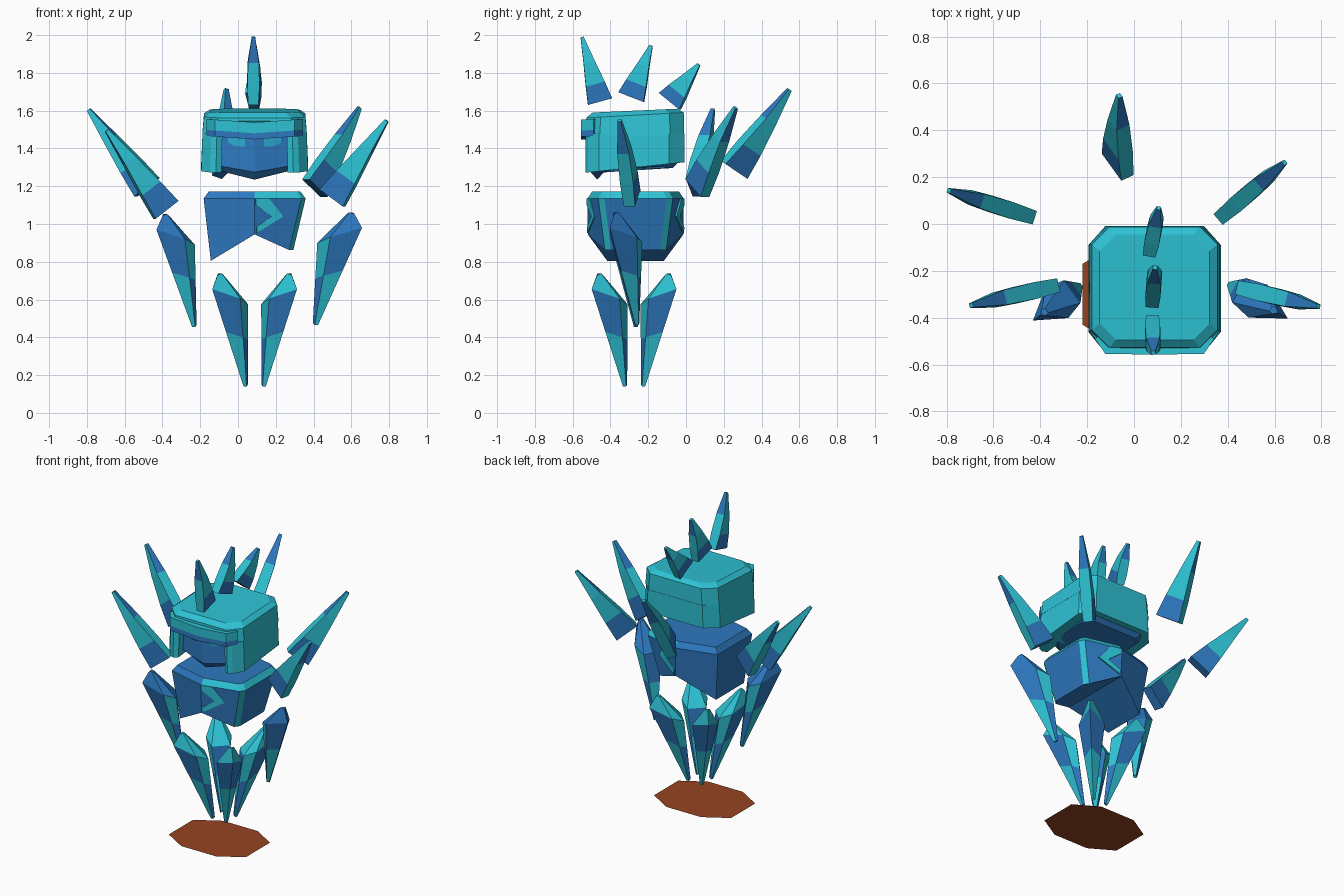
import bpy, bmesh, math
from mathutils import Vector as V

if "Cube" in bpy.data.objects:
    bpy.data.objects.remove(bpy.data.objects["Cube"])

X0, Y0 = 0.088, -0.27          # body axis


def mat(name, rgb):
    m = bpy.data.materials.new(name)
    m.diffuse_color = (*rgb, 1)
    m.use_nodes = True
    m.node_tree.nodes["Principled BSDF"].inputs["Base Color"].default_value = m.diffuse_color
    return m


MATS = [mat("teal", (0.027, 0.54, 0.66)), mat("blue", (0.027, 0.19, 0.53)),
        mat("eye_cyan", (0.026, 0.40, 0.62)), mat("brown", (0.30, 0.058, 0.016))]
TEAL, BLUE, EYE, BROWN = range(4)


def finish(name, bm):
    bmesh.ops.recalc_face_normals(bm, faces=bm.faces)
    me = bpy.data.meshes.new(name)
    bm.to_mesh(me)
    bm.free()
    for m in MATS:
        me.materials.append(m)
    ob = bpy.data.objects.new(name, me)
    bpy.context.collection.objects.link(ob)
    return ob


def loft(name, rings, colour, bottom=BLUE, top=BLUE, split=None):
    """Skin through rings of points; colour(segment, side) picks the material."""
    bm = bmesh.new()
    vs = [[bm.verts.new(p) for p in r] for r in rings]
    n = len(vs[0])
    for i in range(len(vs) - 1):
        for j in range(n):
            k = (j + 1) % n
            f = bm.faces.new((vs[i][j], vs[i][k], vs[i + 1][k], vs[i + 1][j]))
            f.material_index = colour(i, j)
    cap = bm.faces.new(vs[0][::-1])
    cap.material_index = bottom
    bm.faces.new(vs[-1]).material_index = top
    if split:                   # fold the bottom cap along a line
        bmesh.utils.face_split(cap, vs[0][split[0]], vs[0][split[1]])
    return finish(name, bm)


def plate(name, pts, col, push):
    """Thin slab from a flat outline, thickened along push."""
    return loft(name, [pts, [V(p) + V(push) for p in pts]], lambda i, j: col, col, col)


def crystal(name, base, tip, width=1.0, thick=1.0, twist=0.0):
    """Flat blade: broad faces start blue, narrow faces end blue."""
    base, tip = V(base), V(tip)
    d = (tip - base).normalized()
    t0 = d.cross(V((0, 0, 1))).normalized()
    w0 = t0.cross(d)
    c, s = math.cos(math.radians(twist)), math.sin(math.radians(twist))
    wide, thin = w0 * c + t0 * s, t0 * c - w0 * s
    rings = []
    for f, w, t in ((0, .078, .03), (.27, .061, .036), (.62, .035, .032), (1, .01, .01)):
        mid = base.lerp(tip, f)
        rings.append([mid + wide * w * width * a + thin * t * thick * b
                      for a, b in ((1, 1), (-1, 1), (-1, -1), (1, -1))])
    loft(name, rings, lambda i, j: BLUE if (i == 0 if j % 2 == 0 else i == 2) else TEAL,
         BLUE, TEAL)


def limb(name, tip, direction, lean=1.0, shoulder=TEAL):
    """Downward crystal: outer ridge, two broad faces, sloped shoulder inside."""
    d = V((*direction, 0)).normalized()
    s = V((-d.y, d.x, 0))
    tip = V(tip)

    def ring(o, a, b):          # outward, sideways, up
        pts = [o, a, b, (b[0], -b[1], b[2]), (a[0], -a[1], a[2])]
        return [tip + d * u * lean + s * v + V((0, 0, z)) for u, v, z in pts]

    low = ring((.014, 0, 0), (.002, .012, 0), (-.01, .008, .01))
    mid = ring((.248, 0, .515), (.12, .081, .465), (.04, .06, .435))
    top = ring((.207, 0, .59), (.19, .016, .597), (.175, .012, .59))
    half = [p.lerp(q, .56) for p, q in zip(low, mid)]
    cols = ((TEAL, BLUE, shoulder), (BLUE, TEAL, shoulder), (TEAL, BLUE, shoulder))
    loft(name, [low, half, mid, top], lambda i, j: cols[min(j, 4 - j)][i], TEAL, shoulder)


def octagon(hx, hy, c, z, slope=0.0):
    """Chamfered rectangle around the body axis, tilted up toward the back."""
    q = [(hx, -hy + c), (hx, hy - c), (hx - c, hy), (-hx + c, hy),
         (-hx, hy - c), (-hx, -hy + c), (-hx + c, -hy), (hx - c, -hy)]
    return [V((X0 + x, Y0 + y, z + slope * (y + hy))) for x, y in q]


# Ground disc
bm = bmesh.new()
half = [(.29, -.13), (.29, .13), (.13, .225), (-.13, .225)]
bm.faces.new([bm.verts.new((.07 + x * s, -.30 + y * s, 0))
              for s in (1, -1) for x, y in half]).material_index = BROWN
finish("ground_disc", bm)

# Helmet crown, with a bevelled top
loft("helmet_crown", [octagon(.277, .26, .075, 1.475), octagon(.268, .258, .075, 1.562, .055),
                      octagon(.235, .225, .07, 1.59, .045)], lambda i, j: TEAL, TEAL, TEAL)


# Helmet sides and cheek flaps: a U-shaped plan open at the face
def u_plan(k, z, slope):
    side = [(.175, -.17), (.175, -.245), (.205, -.262), (.235, -.25),
            (.283, -.19), (.283, .18), (.21, .262)]
    pts = side + [(-x, y) for x, y in side[::-1]]
    return [V((X0 + x * k, Y0 + y, z + slope * (y + .26))) for x, y in pts]


loft("helmet_sides", [u_plan(1, 1.272, .105), u_plan(.975, 1.48, 0)],
     lambda i, j: TEAL, TEAL, TEAL)


# Face and jaw with a pointed chin
def face_plan(sx, sy, z, vee, slope):
    pts = [(.18, -.195), (.25, -.13), (.25, .17), (.19, .235), (-.19, .235),
           (-.25, .17), (-.25, -.13), (-.18, -.195), (0, -.235)]
    return [V((X0 + x * sx, Y0 + y * sy, z + vee * abs(x) + slope * (y + .235)))
            for x, y in pts]


loft("face", [face_plan(.85, .85, 1.235, .2, .05), face_plan(1, 1, 1.275, .16, .06),
              face_plan(1, 1, 1.50, 0, 0)], lambda i, j: BLUE)

# Eyes
for s, side in ((-1, "left"), (1, "right")):
    eye = [V((X0 + s * x, Y0 - .235 + .222 * x + .001, z))
           for x, z in ((.05, 1.41), (.10, 1.412), (.14, 1.43), (.14, 1.47), (.05, 1.47))]
    plate("eye_" + side, eye, EYE, (0, -.007, 0))

# Visor: teal band dipping at the middle, with a blue lower strip
vis = [(.20, -.45), (.255, -.49), (.21, -.555), (0, -.557),
       (-.21, -.555), (-.255, -.49), (-.20, -.45), (0, -.45)]
loft("visor", [[V((X0 + x, y, z + dip * abs(x))) for x, y in vis]
               for z, dip in ((1.448, .07), (1.48, .07), (1.538, .07))],
     lambda i, j: BLUE if i == 0 else TEAL, BLUE, TEAL)

# Crest spikes
crystal("crest_front", (.08, -.455, 1.648), (.082, -.55, 1.99), .85, .9)
crystal("crest_middle", (.082, -.29, 1.672), (.09, -.185, 1.945), .92, .9)
crystal("crest_back", (.075, -.085, 1.65), (.105, .068, 1.845), .9, .9)

# Shoulder and back blades
crystal("blade_right_rear", (.407, .06, 1.19), (.643, .262, 1.615))
crystal("blade_right_front", (.50, -.285, 1.138), (.787, -.352, 1.548))
crystal("blade_left_rear", (-.482, .045, 1.195), (-.79, .142, 1.605))
crystal("blade_left_front", (-.382, -.275, 1.075), (-.695, -.347, 1.495))
crystal("blade_back", (-.07, .255, 1.287), (-.063, .548, 1.712), 1.05, 1.0, 32)

# Forearms
limb("forearm_left", (-.232, -.265, .455), (-.19, -.14), 1, BLUE)
limb("forearm_right", (.41, -.26, .465), (.24, -.14), 1.15, BLUE)

# Legs: four mirrored crystals meeting near the ground
for sx, nx in ((-1, "left"), (1, "right")):
    for sy, ny in ((-1, "front"), (1, "back")):
        limb(f"leg_{ny}_{nx}", (X0 + sx * .049, -.275 + sy * .049, .14), (sx, sy))


# Torso: ridged front and back, split hips, narrow bands on the right corners
def torso_ring(k, xl, xr, zl, zr, zm, corner, ridge):
    pts = [(0, -ridge, zm), (xr - .022, -corner - .012, zr), (xr, -corner + .02, zr),
           (xr, corner - .02, zr), (xr - .022, corner + .012, zr), (0, ridge, zm),
           (-xl, corner, zl), (-xl, -corner, zl)]
    return [V((X0 + x * k, Y0 + .003 + y * k, z)) for x, y, z in pts]


loft("torso", [torso_ring(1, .232, .205, .805, .862, .945, .15, .253),
               torso_ring(1, .27, .27, 1.135, 1.135, 1.135, .185, .255),
               torso_ring(.9, .27, .27, 1.172, 1.172, 1.172, .185, .255)],
     lambda i, j: TEAL if (i == 1 and j < 5) or (i == 0 and j in (1, 3)) else BLUE,
     BLUE, BLUE, (0, 5))

# Zigzag stripes on the right half of chest and back
zig = [(.005, 1.135), (.075, 1.135), (.15, 1.04), (.01, .952),
       (.01, .985), (.088, 1.04), (.005, 1.10)]
for s, side in ((-1, "front"), (1, "back")):
    pts = []
    for x, z in zig:
        corner = .197 - .035 * (1.135 - z) / .27
        pts.append(V((X0 + x, Y0 + .003 + s * (.254 + (corner - .254) * x / .24 - .002), z)))
    plate("stripe_" + side, pts, TEAL, (.002, s * .009, 0))
